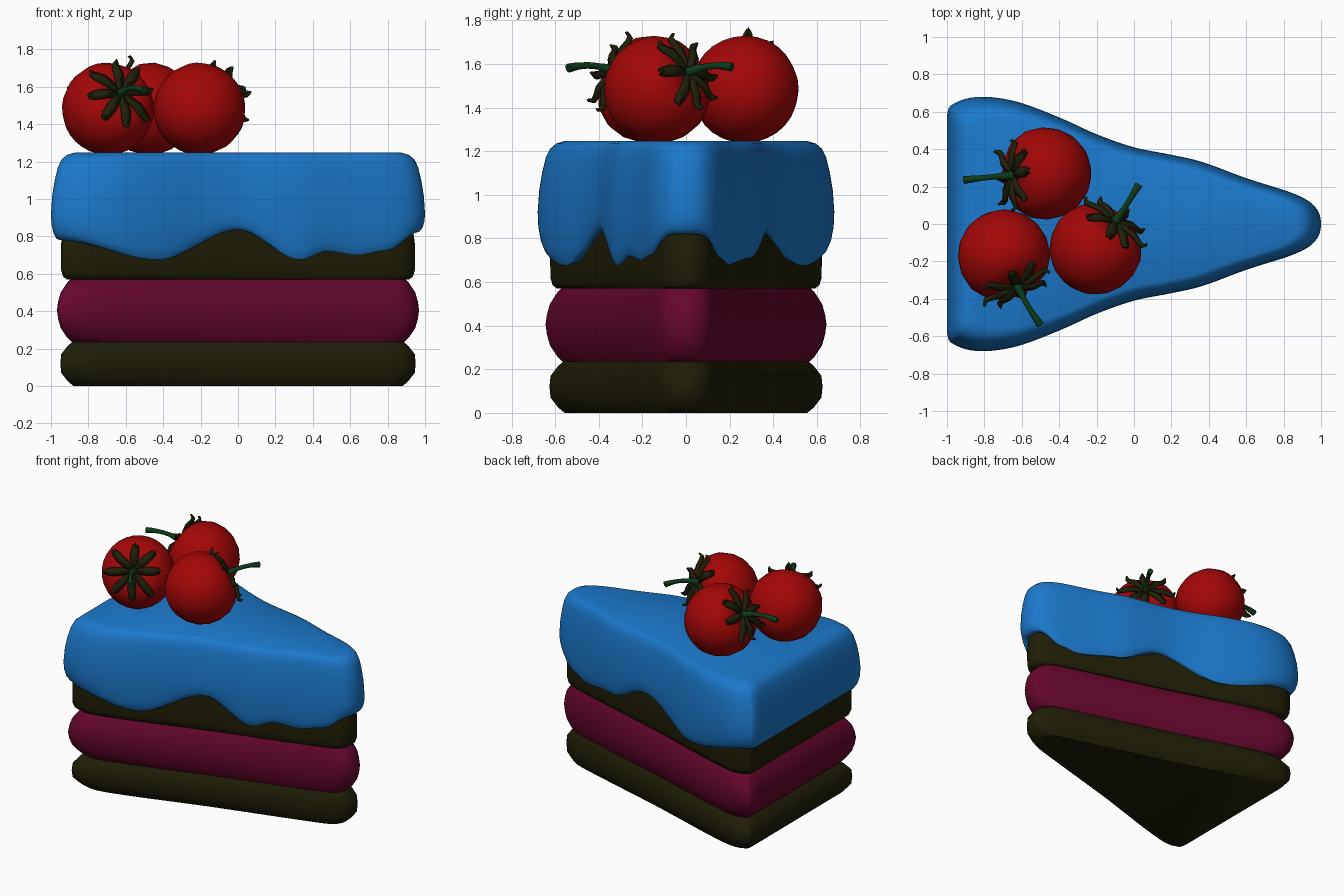
import bpy, bmesh, math, random
from mathutils import Vector

random.seed(4)
if "Cube" in bpy.data.objects:
    bpy.data.objects.remove(bpy.data.objects["Cube"], do_unlink=True)


def material(name, rgb):
    m = bpy.data.materials.new(name)
    m.use_nodes = True
    m.diffuse_color = (*rgb, 1)
    m.node_tree.nodes["Principled BSDF"].inputs["Base Color"].default_value = (*rgb, 1)
    return m


BLUE = material("blue icing", (0.011, 0.19, 0.6))
SPONGE = material("dark sponge", (0.014, 0.013, 0.002))
FILLING = material("berry filling", (0.13, 0.002, 0.026))
RED = material("red fruit", (0.37, 0.002, 0.002))
LEAF = material("dark leaf", (0.014, 0.014, 0.003))
STEM = material("green stem", (0.004, 0.045, 0.01))


def finish(bm, name, mat, angle=50):
    bmesh.ops.recalc_face_normals(bm, faces=bm.faces[:])
    me = bpy.data.meshes.new(name)
    bm.to_mesh(me)
    bm.free()
    ob = bpy.data.objects.new(name, me)
    bpy.context.collection.objects.link(ob)
    me.materials.append(mat)
    bpy.ops.object.select_all(action="DESELECT")
    ob.select_set(True)
    bpy.context.view_layer.objects.active = ob
    bpy.ops.object.shade_smooth_by_angle(angle=math.radians(angle))
    return ob


def loft(rings, name, mat, angle=50):
    """Skin a stack of closed rings and cap both ends."""
    bm = bmesh.new()
    rows = [[bm.verts.new(p) for p in ring] for ring in rings]
    n = len(rows[0])
    for a, b in zip(rows, rows[1:]):
        for i in range(n):
            j = (i + 1) % n
            bm.faces.new((a[i], a[j], b[j], b[i]))
    bm.faces.new(rows[0])
    bm.faces.new(rows[-1])
    return finish(bm, name, mat, angle)


def closed_spline(pts, steps):
    out, n = [], len(pts)
    for i in range(n):
        a, b, c, d = (Vector(pts[(i + k) % n]) for k in (-1, 0, 1, 2))
        for s in range(steps):
            t = s / steps
            out.append(0.5 * (2 * b + (c - a) * t + (2 * a - 5 * b + 4 * c - d) * t * t
                              + (3 * b - a - 3 * c + d) * t ** 3))
    return out


def footprint(half):
    """Mirror one side of a wedge and smooth it into a closed outline."""
    pts = [(1, 0)] + half + [(-1, 0)] + [(x, -y) for x, y in reversed(half)]
    return [(max(p.x, -1), p.y) for p in closed_spline(pts, 6)]


icing_outline = footprint([
    (0.97, 0.09), (0.86, 0.16), (0.6, 0.245), (0.37, 0.33), (0.2, 0.37), (0, 0.41),
    (-0.2, 0.48), (-0.4, 0.57), (-0.63, 0.655), (-0.82, 0.68), (-0.95, 0.65),
    (-1, 0.58), (-1, 0.3)])
cake_outline = footprint([
    (0.98, 0.07), (0.9, 0.13), (0.6, 0.225), (0.3, 0.315), (0, 0.405), (-0.3, 0.505),
    (-0.6, 0.605), (-0.85, 0.672), (-0.96, 0.66), (-1, 0.6), (-1, 0.3)])


def inset(p, d):
    return p[0] * (1 - d), p[1] * (1 - d / 0.68)


# Cake layers: (height, inset) profiles
def layer(name, mat, profile):
    loft([[(*inset(p, d), z) for p in cake_outline] for z, d in profile], name, mat)


layer("bottom_sponge", SPONGE, [(0, 0.12), (0.025, 0.09), (0.07, 0.055), (0.12, 0.05),
                                (0.17, 0.055), (0.215, 0.09), (0.24, 0.12)])
layer("filling_layer", FILLING, [(0.235, 0.11), (0.26, 0.085), (0.31, 0.052), (0.36, 0.038),
                                 (0.405, 0.032), (0.45, 0.038), (0.5, 0.052),
                                 (0.55, 0.085), (0.575, 0.11)])
layer("top_sponge", SPONGE, [(0.57, 0.085), (0.585, 0.065), (0.62, 0.054), (0.75, 0.053),
                             (1.1, 0.1)])

# Icing with a dripping lower edge
front_drip = [(-1, 0.78), (-0.45, 0.675), (0, 0.835), (0.35, 0.675), (0.5, 0.72),
              (0.67, 0.7), (0.84, 0.725), (1, 0.82)]
back_drip = [(-1, 0.78), (-0.4, 0.675), (0.08, 0.83), (0.42, 0.71), (0.72, 0.68),
             (0.84, 0.71), (1, 0.82)]


def drip(p):
    table = front_drip if p[1] < 0 else back_drip
    for (x0, z0), (x1, z1) in zip(table, table[1:]):
        if p[0] <= x1:
            t = (p[0] - x0) / (x1 - x0)
            return z0 + (z1 - z0) * t * t * (3 - 2 * t)
    return table[-1][1]


BULGE = 0.92
icing = []
for t, d in [(0.95, 0.09), (1, 0.045), (0.93, 0.028), (0.75, 0.014), (0.4, 0.003)]:
    icing.append([(*inset(p, d), BULGE + (drip(p) - BULGE) * t) for p in icing_outline])
for z, d in [(BULGE, 0), (1.02, 0.007), (1.1, 0.02), (1.17, 0.037), (1.21, 0.056),
             (1.235, 0.085), (1.247, 0.125)]:
    icing.append([(*inset(p, d), z) for p in icing_outline])
loft(icing, "icing", BLUE, 60)


# Fruit: body, leafy crown and stem along a tilted axis
def fruit(label, centre, axis, stem_end):
    centre, axis, stem_end = Vector(centre), Vector(axis).normalized(), Vector(stem_end)
    turn = axis.to_track_quat("Z", "Y")

    def place(r, a, z):
        return centre + turn @ Vector((r * math.cos(a), r * math.sin(a), z))

    body = [(0.01, 0.17), (0.08, 0.19), (0.14, 0.185), (0.195, 0.147), (0.235, 0.08),
            (0.247, 0), (0.235, -0.075), (0.2, -0.145), (0.145, -0.2), (0.085, -0.232),
            (0.04, -0.244), (0.01, -0.248)]
    loft([[place(r, i * math.tau / 28, z) for i in range(28)] for r, z in body],
         "fruit_body_" + label, RED)

    bm = bmesh.new()
    strip = [(0.005, 0.183, 0.012), (0.06, 0.203, 0.021), (0.12, 0.206, 0.027),
             (0.165, 0.19, 0.023), (0.195, 0.185, 0.016), (0.21, 0.205, 0.004)]
    for k in range(8):
        a = k * math.tau / 8 + random.uniform(-0.12, 0.12)
        size = random.uniform(0.88, 1.04)
        curl = random.uniform(-0.015, 0.015)
        rows = []
        for r, z, w in strip:
            r *= size
            lift = z + curl * (r / 0.2) ** 3
            spread = math.atan2(w, r)
            reach = math.hypot(r, w)
            rows.append([bm.verts.new(place(reach, a - spread, lift - 0.008)),
                         bm.verts.new(place(r, a, lift + 0.004)),
                         bm.verts.new(place(reach, a + spread, lift - 0.008))])
        for p, q in zip(rows, rows[1:]):
            for i in range(2):
                bm.faces.new((p[i], p[i + 1], q[i + 1], q[i]))
    crown = finish(bm, "leaf_crown_" + label, LEAF)
    solid = crown.modifiers.new("thickness", "SOLIDIFY")
    solid.thickness = 0.014
    solid.offset = 0

    # Stem bends from the axis towards its free end
    start = centre + axis * 0.165
    mid = start + axis * 0.14
    rings = []
    for i in range(11):
        t = i / 10
        p = start * (1 - t) ** 2 + mid * 2 * t * (1 - t) + stem_end * t * t
        way = (mid - start) * (1 - t) + (stem_end - mid) * t
        frame = way.to_track_quat("Z", "Y")
        r = 0.028 - 0.03 * t if t < 0.4 else 0.015 + 0.006 * max(0, t - 0.7) / 0.3
        rings.append([p + frame @ Vector((r * math.cos(k * math.tau / 8),
                                          r * math.sin(k * math.tau / 8), 0))
                      for k in range(8)])
    loft(rings, "stem_" + label, STEM)


fruit("back", (-0.475, 0.27, 1.482), (-0.18, -0.01, 0.085), (-0.91, 0.235, 1.58))
fruit("front", (-0.695, -0.17, 1.482), (0.07, -0.16, 0.085), (-0.5, -0.54, 1.58))
fruit("side", (-0.205, -0.13, 1.482), (0.11, 0.15, 0.085), (0.025, 0.21, 1.585))
